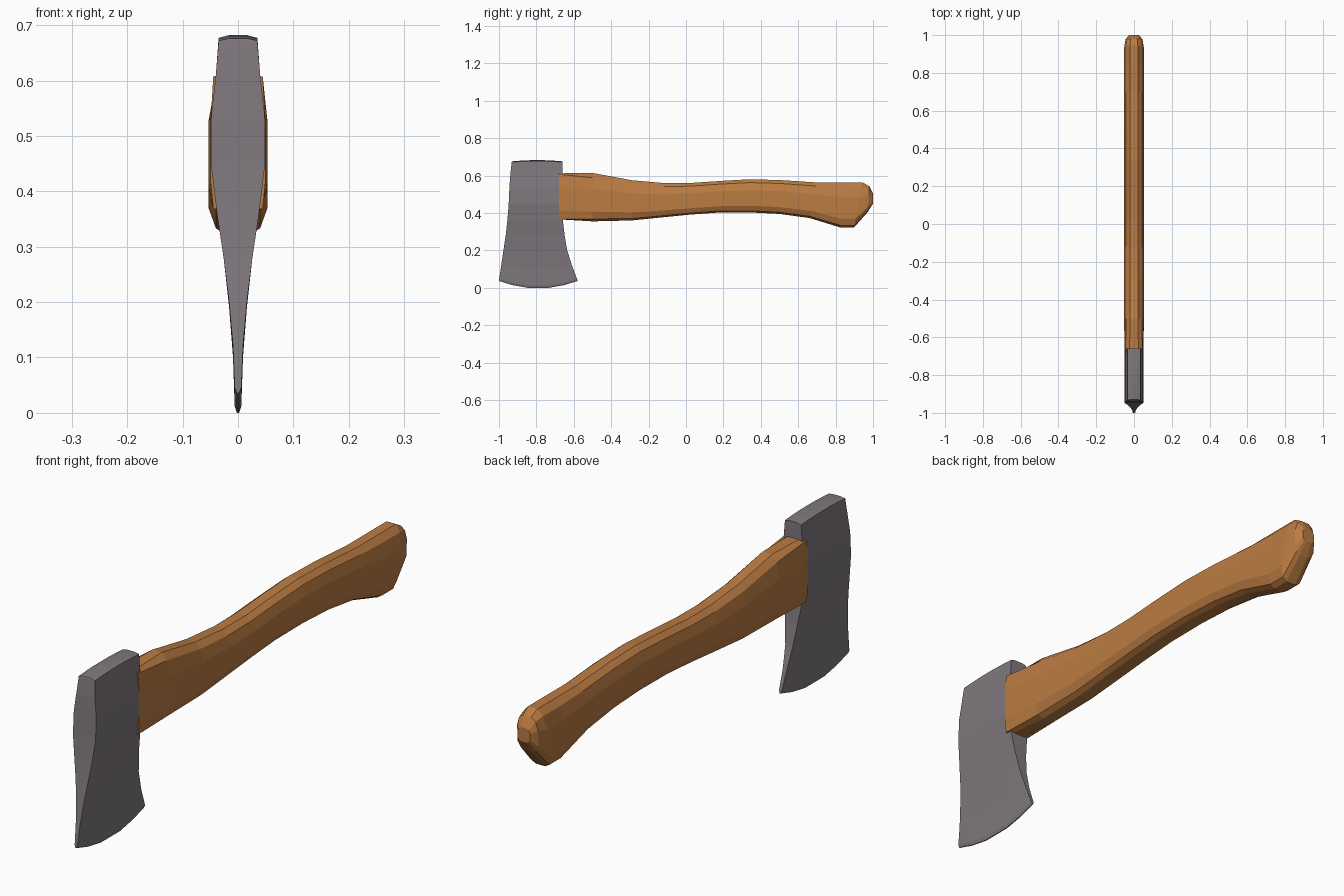
import bpy, bmesh


def material(name, rgb):
    m = bpy.data.materials.new(name)
    m.diffuse_color = (*rgb, 1)
    return m


def loft(name, rings, mat):
    """Skin equal-length mirrored rings; caps are strips joining left and right sides."""
    bm = bmesh.new()
    rows = [[bm.verts.new(p) for p in r] for r in rings]
    n = len(rows[0])
    for a, b in zip(rows, rows[1:]):
        for i in range(n):
            j = (i + 1) % n
            bm.faces.new((a[i], a[j], b[j], b[i]))
    for r in (rows[0], rows[-1]):
        for i in range(n // 2 - 1):
            bm.faces.new((r[i], r[i + 1], r[n - 2 - i], r[n - 1 - i]))
    bmesh.ops.recalc_face_normals(bm, faces=bm.faces)
    me = bpy.data.meshes.new(name)
    bm.to_mesh(me)
    bm.free()
    me.materials.append(mat)
    ob = bpy.data.objects.new(name, me)
    bpy.context.collection.objects.link(ob)
    return ob


steel = material("grey steel", (0.215, 0.19, 0.21))
wood = material("brown wood", (0.50, 0.20, 0.055))

# Axe head: levels of (height, front y, back y, half width, edge sag)
levels = [
    (0.036, -1.00, -0.580, 0.002, 0.036),
    (0.046, -0.999, -0.582, 0.006, 0.034),
    (0.12, -0.988, -0.610, 0.009, 0.02),
    (0.20, -0.976, -0.635, 0.016, 0.01),
    (0.28, -0.964, -0.649, 0.026, 0),
    (0.36, -0.955, -0.658, 0.038, 0),
    (0.45, -0.948, -0.660, 0.049, 0),
    (0.54, -0.944, -0.660, 0.048, 0),
    (0.61, -0.939, -0.660, 0.040, 0),
    (0.672, -0.932, -0.660, 0.035, -0.005),
    (0.676, -0.930, -0.660, 0.016, -0.006),
]
columns = [(0, 0), (0.17, 0.6), (0.36, 1), (0.64, 1), (0.83, 0.6), (1, 0)]
rings = []
for z, y0, y1, w, sag in levels:
    side = [(w, y0 + (y1 - y0) * u, z - sag * d) for u, d in columns]
    rings.append(side + [(-x, y, h) for x, y, h in reversed(side)])
loft("axe_head", rings, steel)

# Handle: stations of (top y, top z, bottom y, bottom z, width scale)
stations = [
    (-0.68, 0.612, -0.68, 0.366, 0.93),
    (-0.50, 0.614, -0.50, 0.355, 1),
    (-0.29, 0.575, -0.29, 0.360, 1),
    (-0.12, 0.560, -0.12, 0.377, 1),
    (0.02, 0.560, 0.02, 0.391, 1),
    (0.18, 0.571, 0.17, 0.402, 1),
    (0.34, 0.580, 0.34, 0.403, 1),
    (0.50, 0.576, 0.50, 0.395, 1),
    (0.70, 0.563, 0.66, 0.373, 1),
    (0.84, 0.563, 0.83, 0.321, 1),
    (0.945, 0.563, 0.897, 0.321, 1),
    (0.98, 0.543, 0.972, 0.405, 0.85),
    (1.00, 0.505, 1.00, 0.450, 0.5),
]
# Half section from top to bottom: (half width, fraction of height)
section = [(0.02, 1), (0.042, 0.90), (0.053, 0.67), (0.053, 0.20), (0.040, 0.05), (0.02, 0)]
boxy = [(0.026, 1), (0.048, 0.98), (0.053, 0.67), (0.053, 0.20), (0.048, 0.01), (0.026, 0)]
rings = []
for k, (ty, tz, by, bz, s) in enumerate(stations):
    side = [(w * s, by + (ty - by) * t, bz + (tz - bz) * t)
            for w, t in (boxy if k == 0 else section)]
    rings.append(side + [(-x, y, z) for x, y, z in reversed(side)])
loft("handle", rings, wood)
